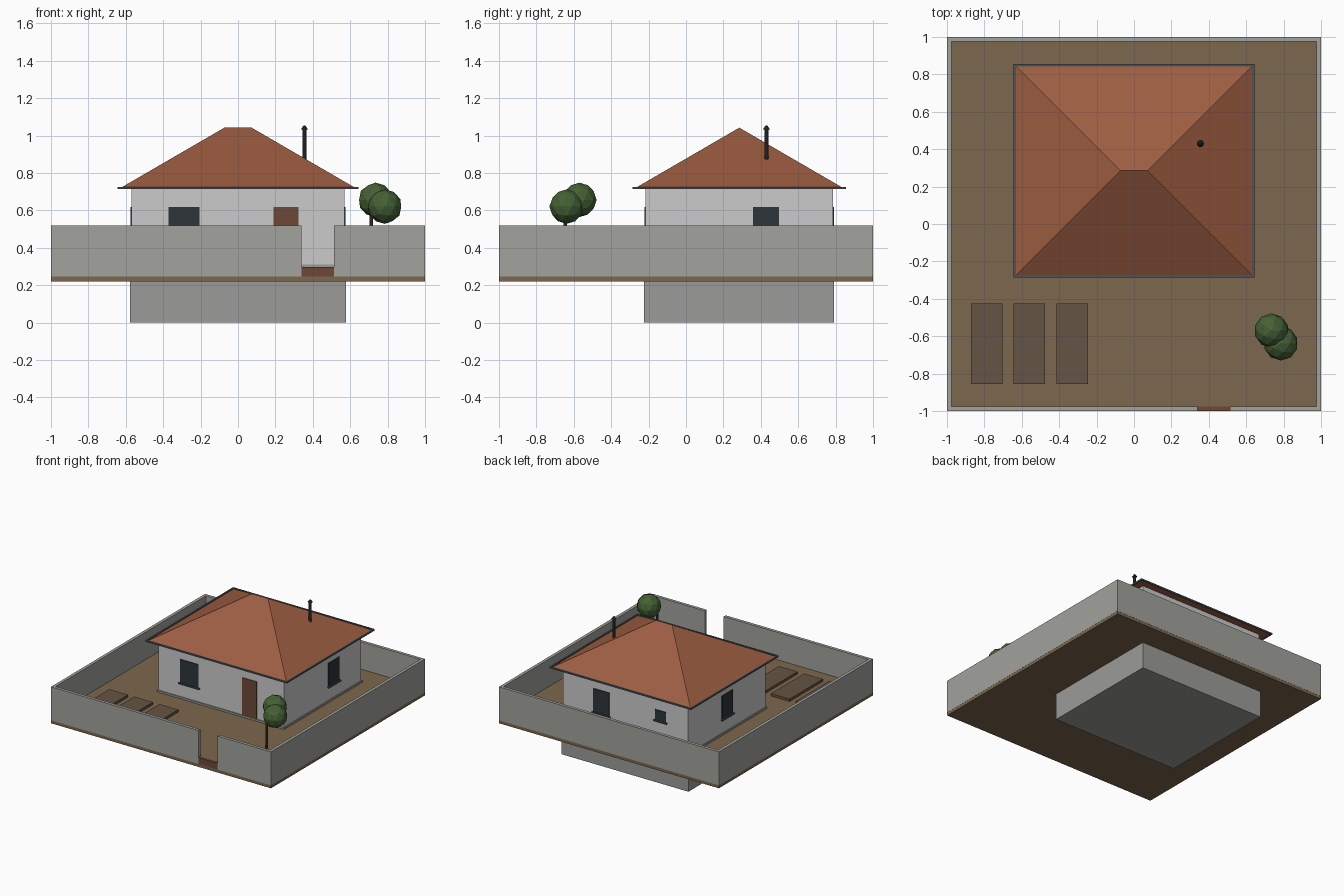
import bpy, bmesh

if "Cube" in bpy.data.objects:
    bpy.data.objects.remove(bpy.data.objects["Cube"])


def mat(name, r, g, b):
    m = bpy.data.materials.new(name)
    m.diffuse_color = (r, g, b, 1)
    m.use_nodes = True
    m.node_tree.nodes["Principled BSDF"].inputs["Base Color"].default_value = m.diffuse_color
    return m


EARTH = mat("earth", .20, .135, .075)
SOIL = mat("soil", .13, .09, .058)
FENCE = mat("fence_grey", .36, .36, .34)
CONCRETE = mat("concrete", .33, .33, .32)
PLASTER = mat("plaster", .8, .8, .8)
TILE = mat("roof_tile", .34, .11, .055)
WOOD = mat("wood", .15, .065, .038)
GLASS = mat("glass", .026, .035, .042)
METAL = mat("dark_metal", .08, .085, .09)
BLACK = mat("black_metal", .015, .015, .015)
LEAF = mat("leaf", .06, .12, .035)
BARK = mat("bark", .08, .05, .03)


def mesh_object(name, bm, material):
    me = bpy.data.meshes.new(name)
    bmesh.ops.recalc_face_normals(bm, faces=bm.faces)
    bm.to_mesh(me)
    bm.free()
    me.materials.append(material)
    ob = bpy.data.objects.new(name, me)
    bpy.context.collection.objects.link(ob)
    return ob


def box(name, x, y, z, material):
    """Box from (min, max) pairs."""
    bm = bmesh.new()
    bmesh.ops.create_cube(bm, size=1)
    for v in bm.verts:
        v.co = [r[0] if c < 0 else r[1] for c, r in zip(v.co, (x, y, z))]
    return mesh_object(name, bm, material)


def cone(name, x, y, z0, z1, r0, r1, sides, material):
    bm = bmesh.new()
    bmesh.ops.create_cone(bm, cap_ends=True, segments=sides, radius1=r0, radius2=r1, depth=z1 - z0)
    bmesh.ops.translate(bm, verts=bm.verts, vec=(x, y, (z0 + z1) / 2))
    return mesh_object(name, bm, material)


# Ground and perimeter wall with a gate opening
T, FZ = .025, (.245, .52)
box("ground", (-.999, .999), (-.999, .999), (.22, .295), EARTH)
box("fence_back", (-1, 1), (1 - T, 1), FZ, FENCE)
box("fence_left", (-1, -1 + T), (-1 + T, 1 - T), FZ, FENCE)
box("fence_right", (1 - T, 1), (-1 + T, 1 - T), FZ, FENCE)
box("fence_front_left", (-1, .34), (-1, -1 + T), FZ, FENCE)
box("fence_front_right", (.512, 1), (-1, -1 + T), FZ, FENCE)
box("gate_threshold", (.34, .512), (-1, -1 + T), (.245, .297), WOOD)

# House body
box("foundation", (-.577, .577), (-.225, .792), (0, .31), CONCRETE)
box("house_walls", (-.57, .57), (-.217, .785), (.31, .718), PLASTER)
box("door", (.19, .323), (-.222, -.2), (.31, .617), WOOD)


# Windows: wall side, span along the wall, height
def window(name, side, a, b, z0, z1):
    face = {"front": -.217, "back": .785, "left": -.57, "right": .57}[side]
    out = -1 if side in ("front", "left") else 1
    for part, grow, proud, z, m in (("pane", 0, .006, (z0, z1), GLASS),
                                    ("sill", .01, .016, (z0 - .01, z0), METAL)):
        along = (a - grow, b + grow)
        across = tuple(sorted((face - out * .01, face + out * proud)))
        x, y = (along, across) if side in ("front", "back") else (across, along)
        box(f"{name}_{part}", x, y, z, m)


window("front_window", "front", -.372, -.205, .425, .617)
window("right_window", "right", .357, .497, .425, .617)
window("left_window", "left", .21, .35, .425, .617)
window("back_window", "back", .145, .29, .425, .617)
window("small_back_window", "back", -.37, -.27, .51, .595)

# Hipped roof
bm = bmesh.new()
base = [bm.verts.new(p) for p in ((-.633, -.275, .717), (.633, -.275, .717),
                                  (.633, .845, .717), (-.633, .845, .717))]
r0, r1 = bm.verts.new((-.073, .285, 1.042)), bm.verts.new((.073, .285, 1.042))
a, b, c, d = base
for f in ((a, b, r1, r0), (b, c, r1), (c, d, r0, r1), (d, a, r0), base):
    bm.faces.new(f)
mesh_object("roof", bm, TILE)

# Gutters round the eaves
GZ = (.713, .726)
for name, y in (("front", (-.285, -.272)), ("back", (.842, .855))):
    box(f"gutter_{name}", (-.643, .643), y, GZ, METAL)
for name, x in (("left", (-.643, -.63)), ("right", (.63, .643))):
    box(f"gutter_{name}", x, (-.272, .842), GZ, METAL)

# Stove pipe
cone("flue_pipe", .355, .43, .86, 1.035, .011, .011, 12, BLACK)
cone("flue_cap", .355, .43, 1.033, 1.053, .019, .005, 12, BLACK)

# Garden beds
for i, x in enumerate((-.787, -.56, -.33)):
    box(f"garden_bed_{i + 1}", (x - .085, x + .085), (-.855, -.425), (.29, .315), SOIL)

# Tree
cone("tree_trunk", .712, -.645, .29, .6, .011, .009, 8, BARK)
for i, (x, y, z) in enumerate(((.735, -.57, .656), (.785, -.638, .62))):
    bm = bmesh.new()
    bmesh.ops.create_icosphere(bm, subdivisions=2, radius=.092)
    bmesh.ops.translate(bm, verts=bm.verts, vec=(x, y, z))
    mesh_object(f"tree_crown_{i + 1}", bm, LEAF)
